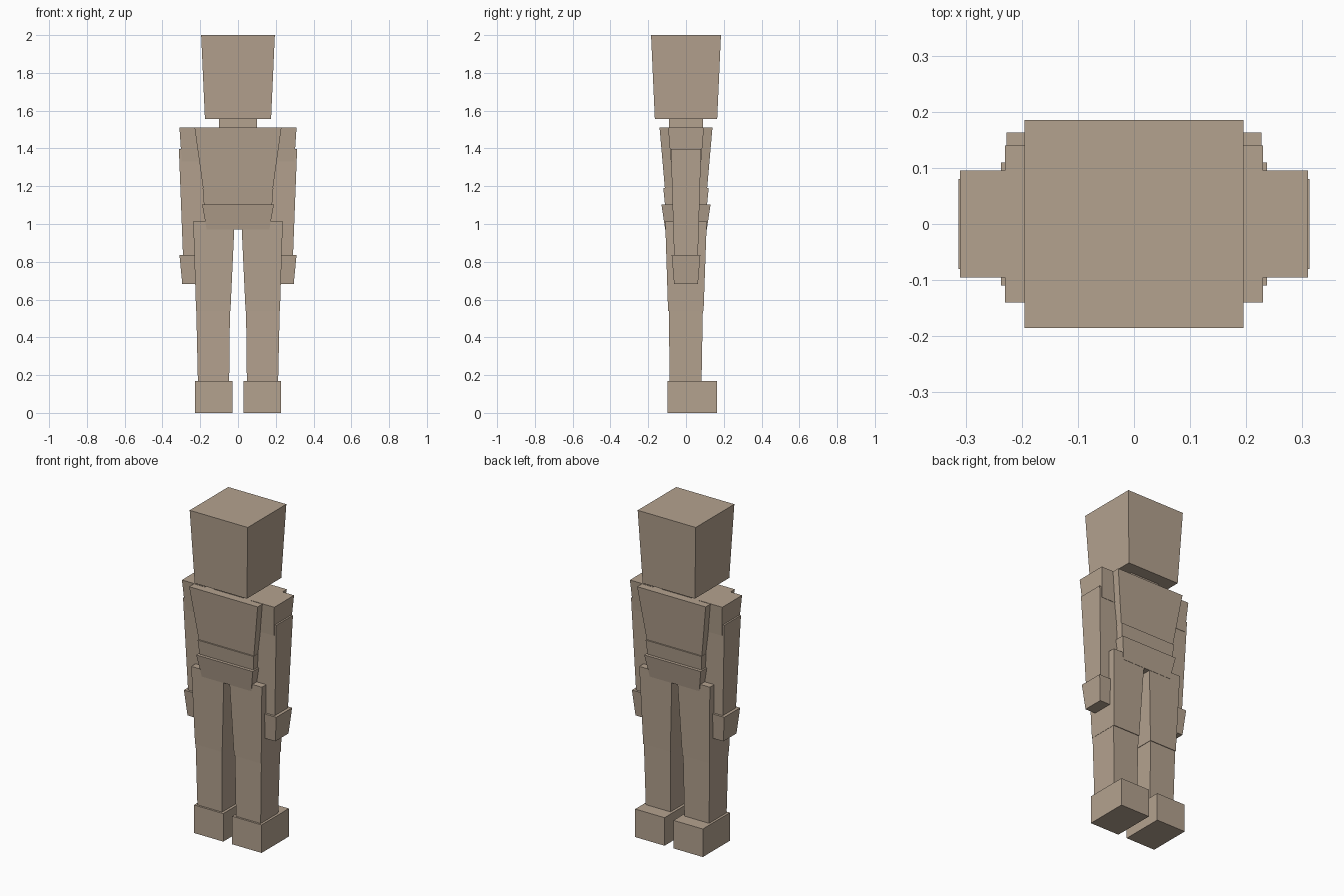
import bpy
import bmesh

if "Cube" in bpy.data.objects:
    bpy.data.objects.remove(bpy.data.objects["Cube"])

clay = bpy.data.materials.new("warm clay")
clay.diffuse_color = (0.456, 0.362, 0.275, 1.0)
clay.use_nodes = True
clay.node_tree.nodes["Principled BSDF"].inputs["Base Color"].default_value = clay.diffuse_color


def block(name, bottom, top, side=1):
    """Tapered box; each end is (x0, x1, y0, y1, z). side=-1 mirrors it in x."""
    bm = bmesh.new()
    rings = []
    for x0, x1, y0, y1, z in (bottom, top):
        rings.append([bm.verts.new((side * x, y, z))
                      for x, y in ((x0, y0), (x1, y0), (x1, y1), (x0, y1))])
    low, high = rings
    bm.faces.new(low[::-1])
    bm.faces.new(high)
    for i in range(4):
        j = (i + 1) % 4
        bm.faces.new((low[i], low[j], high[j], high[i]))
    bmesh.ops.recalc_face_normals(bm, faces=bm.faces)
    mesh = bpy.data.meshes.new(name)
    bm.to_mesh(mesh)
    bm.free()
    mesh.materials.append(clay)
    obj = bpy.data.objects.new(name, mesh)
    bpy.context.collection.objects.link(obj)


def centred(name, bottom, top):
    """Tapered box on the centre line; each end is (half x, half y, z)."""
    block(name, *[(-x, x, -y, y, z) for x, y, z in (bottom, top)])


# Head, neck and trunk
centred("head", (0.175, 0.165, 1.555), (0.195, 0.185, 2.0))
centred("neck", (0.10, 0.09, 1.45), (0.10, 0.09, 1.56))
centred("chest", (0.185, 0.112, 1.19), (0.23, 0.14, 1.51))
centred("waist", (0.178, 0.108, 1.07), (0.187, 0.12, 1.19))
centred("hips", (0.166, 0.11, 0.97), (0.19, 0.13, 1.103))

for side, label in ((1, "right"), (-1, "left")):
    # Arm, from shoulder to hand
    block(label + "_shoulder", (0.17, 0.298, -0.08, 0.08, 1.33),
          (0.155, 0.31, -0.095, 0.095, 1.512), side)
    block(label + "_arm", (0.175, 0.29, -0.062, 0.062, 0.80),
          (0.17, 0.313, -0.08, 0.08, 1.397), side)
    block(label + "_hand", (0.17, 0.295, -0.063, 0.063, 0.682),
          (0.155, 0.31, -0.076, 0.076, 0.837), side)
    # Leg, from thigh to foot
    block(label + "_thigh", (0.04, 0.222, -0.095, 0.093, 0.54),
          (0.018, 0.237, -0.11, 0.11, 1.013), side)
    block(label + "_shin", (0.047, 0.212, -0.086, 0.082, 0.15),
          (0.042, 0.222, -0.092, 0.09, 0.60), side)
    block(label + "_foot", (0.03, 0.227, -0.098, 0.163, 0.0),
          (0.03, 0.227, -0.098, 0.163, 0.17), side)
